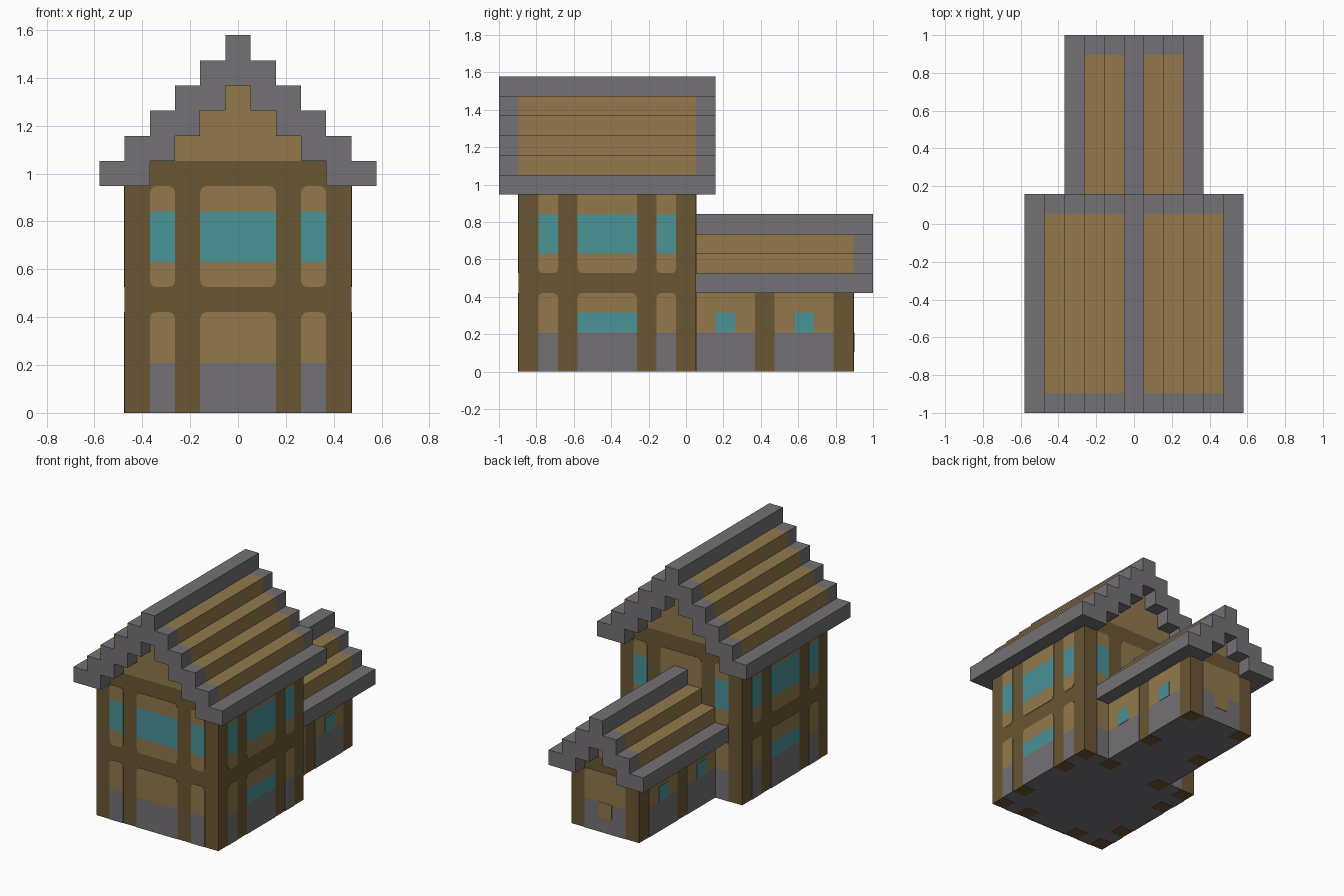
import bpy, bmesh, math
from mathutils import Vector

cube = bpy.data.objects.get("Cube")
if cube:
    bpy.data.objects.remove(cube, do_unlink=True)

U = 2 / 19          # one building block
SKIN = 0.03         # painted plate thickness, in blocks


def srgb(*rgb):
    return tuple(((c / 255 + 0.055) / 1.055) ** 2.4 for c in rgb) + (1,)


# Materials
COLOURS = {"plaster_tan": srgb(146, 121, 75), "timber_brown": srgb(107, 87, 51),
           "stone_grey": srgb(116, 113, 117), "glass_teal": srgb(75, 147, 151)}
TAN, BROWN, GREY, TEAL = range(4)
mats = []
for mat_name, colour in COLOURS.items():
    m = bpy.data.materials.new(mat_name)
    m.use_nodes = True
    m.diffuse_color = colour
    bsdf = next(n for n in m.node_tree.nodes if n.type == 'BSDF_PRINCIPLED')
    bsdf.inputs["Base Color"].default_value = colour
    bsdf.inputs["Roughness"].default_value = 0.9
    mats.append(m)


def finish(name, bm, rule=None):
    bmesh.ops.recalc_face_normals(bm, faces=bm.faces)
    if rule:
        for f in bm.faces:
            f.material_index = rule(f)
    bmesh.ops.scale(bm, vec=(U, U, U), verts=bm.verts)
    mesh = bpy.data.meshes.new(name)
    bm.to_mesh(mesh)
    bm.free()
    for m in mats:
        mesh.materials.append(m)
    ob = bpy.data.objects.new(name, mesh)
    bpy.context.collection.objects.link(ob)
    return ob


def prism(bm, points, offset, mat):
    """Extrude a flat outline along offset."""
    a = [bm.verts.new(p) for p in points]
    b = [bm.verts.new(Vector(p) + Vector(offset)) for p in points]
    faces = [bm.faces.new(a), bm.faces.new(b[::-1])]
    for i in range(len(a)):
        j = (i + 1) % len(a)
        faces.append(bm.faces.new((a[i], b[i], b[j], a[j])))
    for f in faces:
        f.material_index = mat


def box(bm, x, y, z, mat):
    prism(bm, [(x[0], y[0], z[0]), (x[1], y[0], z[0]), (x[1], y[1], z[0]), (x[0], y[1], z[0])],
          (0, 0, z[1] - z[0]), mat)


# Wall bodies, stone on the underside
def body(name, half, y, height):
    bm = bmesh.new()
    box(bm, (-half, half), y, (SKIN, height), BROWN)
    finish(name, bm, lambda f: GREY if f.normal.z < -0.5 else BROWN)


body("main_house_body", 4.5, (-8.5, 0.5), 9)
body("rear_wing_body", 2.5, (0.5, 8.5), 4)


# Post feet under the walls
def feet(name, xs, ys, half, y_edges):
    bm = bmesh.new()
    spots = {(x, y) for x in xs for y in y_edges} | {(s * half, y) for s in (-1, 1) for y in ys}
    for x, y in sorted(spots):
        box(bm, (x - .5, x + .5), (y - .5, y + .5), (0, SKIN), BROWN)
    finish(name, bm)


feet("main_post_feet", (-4, -2, 2, 4), (-8, -6, -2, 0), 4, (-8, 0))
feet("wing_post_feet", (-2, 2), (4, 8), 2, (8,))


# Panels between the timbers
def outline(s0, s1, z0, z1, top, bottom, r=0.25):
    pts = []
    corners = [(s0, z0, 1, 1, bottom), (s1, z0, -1, 1, bottom), (s1, z1, -1, -1, top), (s0, z1, 1, -1, top)]
    for k, (s, z, ds, dz, rounded) in enumerate(corners):
        if not rounded:
            pts.append((s, z))
            continue
        for step in range(4):
            a = math.pi + (k + step / 3) * math.pi / 2
            pts.append((s + ds * r + r * math.cos(a), z + dz * r + r * math.sin(a)))
    return pts


def panel(s0, s1, z0, z1, mat, top=False, bottom=False, layer=1):
    return outline(s0, s1, z0, z1, top, bottom), mat, layer


def ground(s0, s1, glazed=False):
    parts = [panel(s0, s1, 0, 2, GREY), panel(s0, s1, 3 if glazed else 2, 4, TAN, top=True)]
    return parts + ([panel(s0, s1, 2, 3, TEAL)] if glazed else [])


def upper(s0, s1, round_top=True):
    return [panel(s0, s1, 5, 6, TAN, bottom=True), panel(s0, s1, 6, 8, TEAL),
            panel(s0, s1, 8, 9, TAN, top=round_top)]


def facade(name, axis, position, panels):
    """Lay panels on the wall facing along axis at the given position."""
    bm = bmesh.new()
    sign = 1 if position > 0 else -1
    for pts, mat, layer in panels:
        if axis == "x":
            prism(bm, [(position, s, z) for s, z in pts], (sign * SKIN * layer, 0, 0), mat)
        else:
            prism(bm, [(s, position, z) for s, z in pts], (0, sign * SKIN * layer, 0), mat)
    finish(name, bm)


front_bays = [(-3.5, -2.5), (-1.5, 1.5), (2.5, 3.5)]
side_bays = [(-7.5, -6.5), (-5.5, -2.5), (-1.5, -0.5)]
facade("main_front_panels", "y", -8.5, [p for b in front_bays for p in ground(*b) + upper(*b)])
facade("main_back_panels", "y", 0.5,
       [p for b in front_bays[::2] for p in ground(*b) + upper(*b)]
       + [panel(-1.5, 1.5, 5, 9, TAN, True, True)])
for side, sign in (("left", 1), ("right", -1)):
    facade(f"main_{side}_panels", "x", sign * 4.5,
           [p for i, b in enumerate(side_bays) for p in ground(*b, glazed=(i == 1)) + upper(*b, round_top=False)])
    wing = []
    for start in (0.5, 4.5):
        wing += [panel(start, start + 3, 0, 2, GREY), panel(start, start + 3, 2, 4, TAN),
                 panel(start + 1, start + 2, 2, 3, TEAL, layer=2)]
    facade(f"wing_{side}_panels", "x", sign * 2.5, wing)
facade("wing_back_panels", "y", 8.5, ground(-1.5, 1.5) + [panel(-.5, .5, 1, 2, TAN, layer=2)])


# Stepped roofs: a stair-shaped band swept along y, plus the gable infill
def roof(name, half, eave, rows, stations, tan_span):
    right = [(half - i, eave + i + k) for i in range(rows) for k in (0, 1)]
    inner = [(half - 2 - i, eave + i + k) for i in range(rows - 2) for k in (0, 1)]
    profile = right + [(-x, z) for x, z in reversed(right)]
    profile += [(-x, z) for x, z in inner] + inner[::-1]
    bm = bmesh.new()
    rings = [[bm.verts.new((x, y, z)) for x, z in profile] for y in stations]
    for a, b in zip(rings, rings[1:]):
        for i in range(len(a)):
            j = (i + 1) % len(a)
            bm.faces.new((a[i], a[j], b[j], b[i]))
    bm.faces.new(rings[0])
    bm.faces.new(rings[-1][::-1])

    def rule(f):
        c = f.calc_center_median()
        covered = tan_span[0] < c.y < tan_span[1] and abs(f.normal.y) < 0.5
        return TAN if covered and eave + 1.1 < c.z < eave + rows - 0.9 else GREY

    finish(name + "_roof", bm, rule)
    bm = bmesh.new()
    for i in range(rows - 2):
        w = half - 2 - i
        box(bm, (-w, w), tan_span, (eave + i, eave + i + 1), TAN if i else BROWN)
    finish(name + "_gable_infill", bm)


roof("main_house", 5.5, 9, 6, (-9.5, -8.5, 0.5, 1.5), (-8.5, 0.5))
roof("rear_wing", 3.5, 4, 4, (0.5, 8.5, 9.5), (0.5, 8.5))
